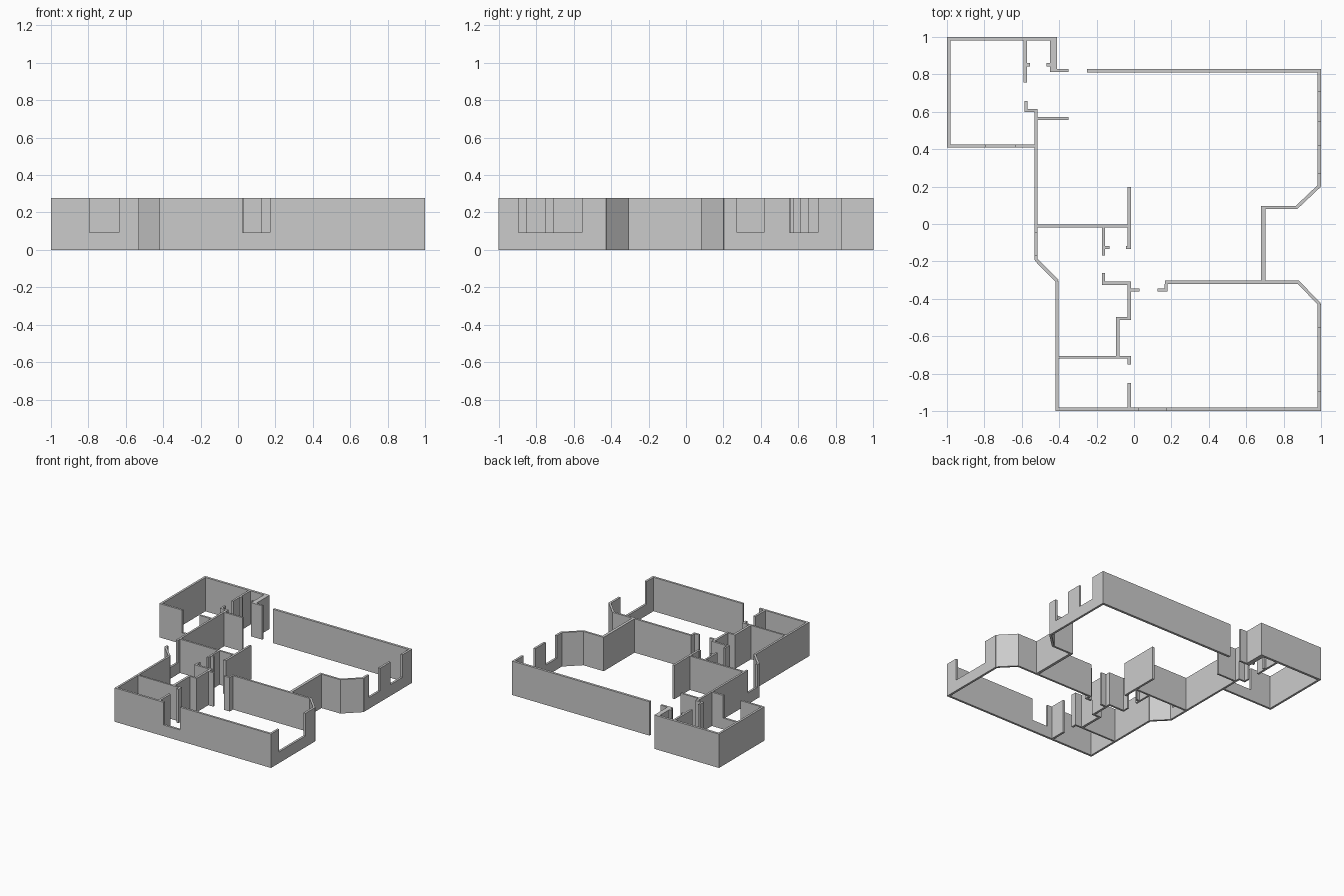
import bpy, bmesh

H = 0.278      # wall height
SILL = 0.092   # height of the wall below window openings


def prism(bm, pts, h):
    """Extrude a counter-clockwise footprint up to height h."""
    low = [bm.verts.new((x, y, 0)) for x, y in pts]
    face = bm.faces.new(low)
    ext = bmesh.ops.extrude_face_region(bm, geom=[face], use_keep_orig=True)
    for v in ext["geom"]:
        if isinstance(v, bmesh.types.BMVert):
            v.co.z = h


def rect(x0, x1, y0, y1):
    return [(x0, y0), (x1, y0), (x1, y1), (x0, y1)]


def walls(name, rects=(), polys=(), windowed=()):
    """One object from plain walls, angled walls and walls with window gaps."""
    bm = bmesh.new()
    for r in rects:
        prism(bm, rect(*r), H)
    for p in polys:
        prism(bm, p, H)
    for (x0, x1, y0, y1), gaps in windowed:
        along_x = (x1 - x0) > (y1 - y0)
        a, end = (x0, x1) if along_x else (y0, y1)
        outline = [(a, 0), (end, 0), (end, H)]
        for g0, g1 in reversed(gaps):
            outline += [(g1, H), (g1, SILL), (g0, SILL), (g0, H)]
        outline.append((a, H))
        # elevation outline swept through the wall thickness
        def co(t, z, d):
            return (t, (y0, y1)[d], z) if along_x else ((x0, x1)[d], t, z)
        rows = [[bm.verts.new(co(t, z, d)) for t, z in outline] for d in (0, 1)]
        for row in rows:
            bm.faces.new(row)
        n = len(outline)
        for i in range(n):
            j = (i + 1) % n
            bm.faces.new((rows[0][i], rows[0][j], rows[1][j], rows[1][i]))
    bmesh.ops.recalc_face_normals(bm, faces=bm.faces[:])
    mesh = bpy.data.meshes.new(name)
    bm.to_mesh(mesh)
    bm.free()
    bpy.context.collection.objects.link(bpy.data.objects.new(name, mesh))


# corner room at the back left
walls("back_left_room", [
    (-1, -0.982, 0.425, 0.982),
    (-1, -0.412, 0.98, 1),
    (-0.59, -0.573, 0.757, 0.98),
], windowed=[((-1, -0.532, 0.408, 0.425), [(-0.793, -0.635)])])

# entrance with its jambs
walls("entrance", [
    (-0.45, -0.412, 0.83, 0.98),
    (-0.45, -0.35, 0.813, 0.83),
    (-0.573, -0.555, 0.843, 0.86),
    (-0.467, -0.45, 0.843, 0.86),
    (-0.585, -0.57, 0.615, 0.657),
    (-0.585, -0.515, 0.6, 0.615),
    (-0.515, -0.35, 0.557, 0.573),
])

# long back wall
walls("back_wall", [(-0.25, 1, 0.81, 0.83)])

# right side: windowed walls, angled corners and recess
walls("right_side", [
    (0.68, 0.703, -0.303, 0.097),
    (0.703, 0.865, 0.08, 0.097),
    (0.165, 0.875, -0.32, -0.303),
], polys=[
    [(0.865, 0.08), (0.873, 0.08), (1, 0.2), (0.982, 0.208), (0.865, 0.097)],
    [(0.875, -0.32), (0.982, -0.43), (1, -0.425), (0.882, -0.303), (0.875, -0.303)],
], windowed=[
    ((0.982, 1, 0.204, 0.81), [(0.272, 0.417), (0.552, 0.705)]),
    ((0.982, 1, -0.982, -0.428), [(-0.893, -0.555)]),
])

# front wall
walls("front_wall", windowed=[((-0.42, 1, -1, -0.982), [(0.025, 0.172)])])

# left side with its angled corner
walls("left_side", [(-0.42, -0.403, -0.982, -0.305)], polys=[
    [(-0.532, -0.195), (-0.42, -0.308), (-0.403, -0.3), (-0.515, -0.188)],
], windowed=[((-0.532, -0.515, -0.192, 0.6), [(-0.165, -0.045)])])

# closet and hall partitions
walls("hall_partitions", [
    (-0.515, -0.034, -0.018, -0.002),
    (-0.034, -0.016, -0.133, 0.197),
    (-0.042, -0.034, -0.133, -0.118),
    (-0.17, -0.155, -0.168, -0.018),
    (-0.155, -0.13, -0.133, -0.118),
    (-0.17, -0.155, -0.308, -0.263),
    (-0.17, -0.016, -0.325, -0.308),
])

# door stubs and partitions of the front rooms
walls("front_room_partitions", [
    (-0.034, -0.016, -0.497, -0.325),
    (-0.016, 0.03, -0.362, -0.345),
    (0.125, 0.178, -0.362, -0.345),
    (0.163, 0.178, -0.345, -0.32),
    (-0.097, -0.016, -0.513, -0.497),
    (-0.097, -0.077, -0.705, -0.513),
    (-0.403, -0.016, -0.72, -0.705),
    (-0.034, -0.016, -0.75, -0.72),
    (-0.034, -0.016, -0.982, -0.85),
])
